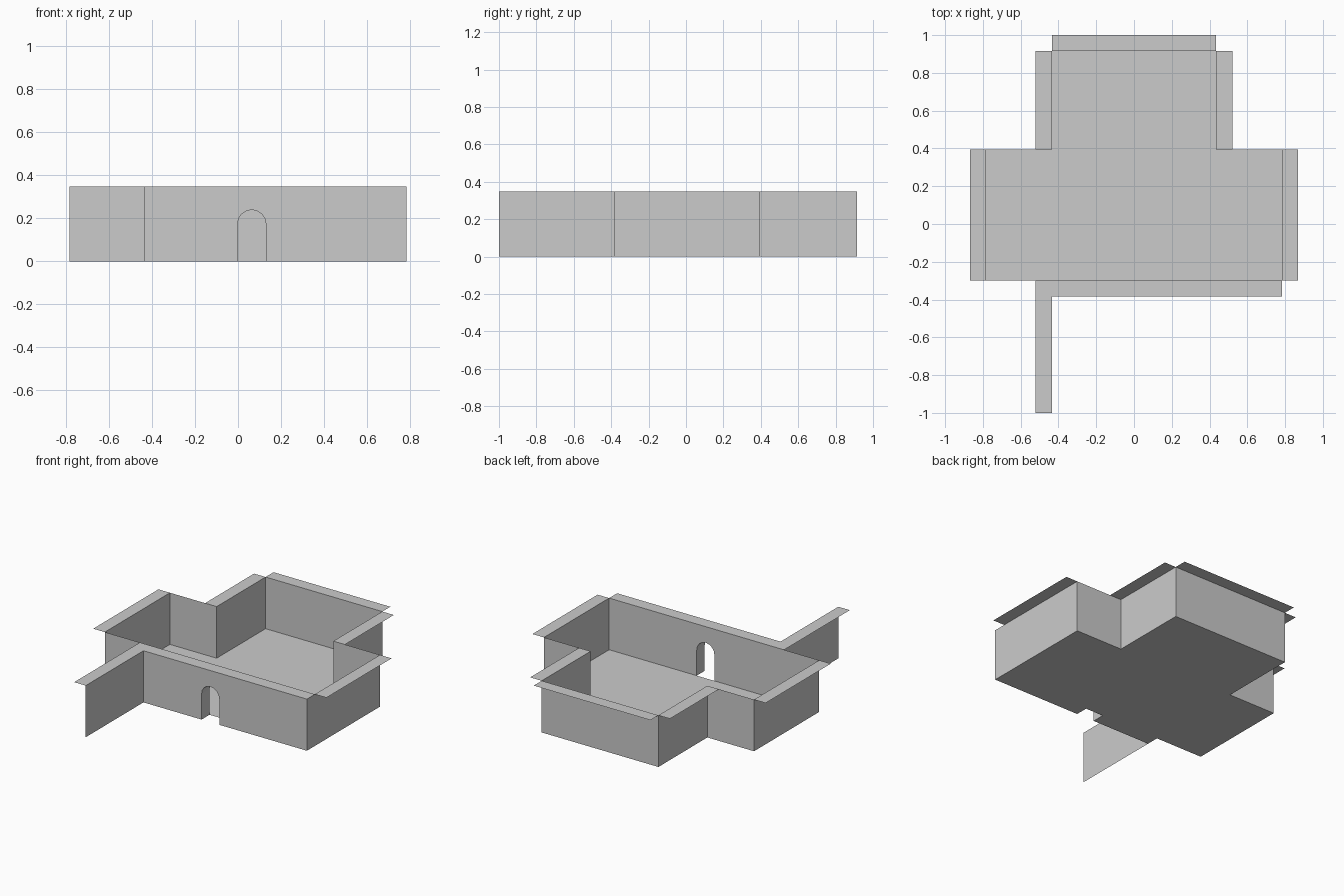
import bpy
import bmesh
import math

if "Cube" in bpy.data.objects:
    bpy.data.objects.remove(bpy.data.objects["Cube"])

H = 0.348                      # wall height
XO, XI = 0.783, 0.435          # half widths of hall and rear bay
YB, YM, YF, YO = 0.915, 0.394, -0.30, -0.385
T = 0.086                      # wall top width


def build(name, polys, extrude=None):
    """Make one object from flat polygons, optionally extruded along a vector."""
    bm = bmesh.new()
    for poly in polys:
        bm.faces.new([bm.verts.new(p) for p in poly])
    if extrude:
        res = bmesh.ops.extrude_face_region(bm, geom=bm.faces[:], use_keep_orig=True)
        moved = [g for g in res["geom"] if isinstance(g, bmesh.types.BMVert)]
        bmesh.ops.translate(bm, verts=moved, vec=extrude)
        bmesh.ops.recalc_face_normals(bm, faces=bm.faces[:])
    else:
        bmesh.ops.remove_doubles(bm, verts=bm.verts[:], dist=1e-5)
    mesh = bpy.data.meshes.new(name)
    bm.to_mesh(mesh)
    bm.free()
    obj = bpy.data.objects.new(name, mesh)
    bpy.context.collection.objects.link(obj)
    return obj


def wall_strip(points):
    """Vertical quads along a plan path."""
    return [[(*a, 0), (*b, 0), (*b, H), (*a, H)] for a, b in zip(points, points[1:])]


def rect(x0, x1, y0, y1, z):
    return [(x0, y0, z), (x1, y0, z), (x1, y1, z), (x0, y1, z)]


# Plan of the T-shaped room, running from the front wall's right end round to its left end
plan = [(XO, YF), (XO, YM), (XI, YM), (XI, YB), (-XI, YB), (-XI, YM),
        (-XO, YM), (-XO, YF), (-XI, YF)]

# Floor and the thin room walls
build("floor", [[(x, y, 0) for x, y in plan]])
build("room_walls", wall_strip(plan))

# Thick front wall with an arched doorway
door_x, door_r, spring = 0.064, 0.066, 0.174
arch = [(door_x - door_r * math.cos(math.pi * i / 8),
         spring + door_r * math.sin(math.pi * i / 8)) for i in range(9)]
profile = ([(-XI, 0), (door_x - door_r, 0)] + arch +
           [(door_x + door_r, 0), (XO, 0), (XO, H), (-XI, H)])
build("front_wall", [[(x, YO, z) for x, z in profile]], (0, YF - YO, 0))

# Thin wall projecting forward
build("forward_wall", wall_strip([(-XI, -1), (-XI, YO)]))

# Flat wall tops projecting outward from the thin walls
for side, label in ((-1, "left"), (1, "right")):
    for part, x, y0, y1 in (("hall", XO, YF, YM), ("bay", XI, YM, YB)):
        a, b = sorted((side * x, side * (x + T)))
        build(f"{label}_{part}_wall_top", [rect(a, b, y0, y1, H)])
build("back_wall_top", [rect(-XI, XI, YB, 1, H)])
build("forward_wall_top", [rect(-XI - T, -XI, -1, YF, H)])
